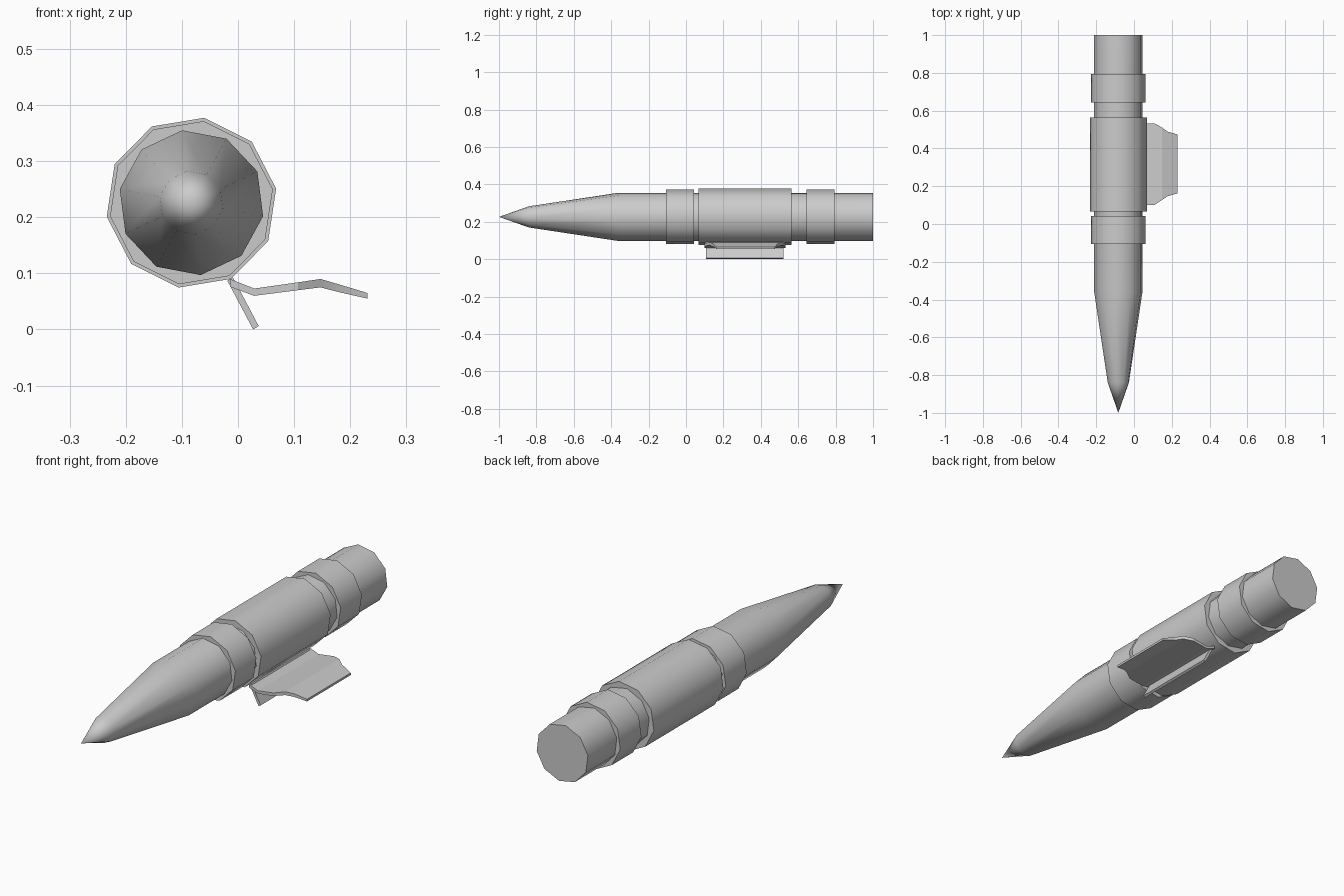
import bpy, bmesh
from math import cos, sin, radians, pi

if "Cube" in bpy.data.objects:
    bpy.data.objects.remove(bpy.data.objects["Cube"])

CX, CZ, SIDES = -0.083, 0.226, 10


def finish(name, bm, angle):
    bmesh.ops.recalc_face_normals(bm, faces=bm.faces)
    me = bpy.data.meshes.new(name)
    bm.to_mesh(me)
    bm.free()
    ob = bpy.data.objects.new(name, me)
    bpy.context.collection.objects.link(ob)
    bpy.ops.object.select_all(action='DESELECT')
    ob.select_set(True)
    bpy.context.view_layer.objects.active = ob
    bpy.ops.object.shade_smooth_by_angle(angle=radians(angle))
    return ob


def loft(name, sections, angle):
    """Skin a list of closed point loops; a single point makes a tip."""
    bm = bmesh.new()
    loops = [[bm.verts.new(p) for p in s] for s in sections]
    for a, b in zip(loops, loops[1:]):
        n = max(len(a), len(b))
        for i in range(n):
            j = (i + 1) % n
            if len(a) == 1:
                bm.faces.new((a[0], b[i], b[j]))
            else:
                bm.faces.new((a[i], a[j], b[j], b[i]))
    for cap in (loops[0], loops[-1]):
        if len(cap) > 2:
            bm.faces.new(cap)
    return finish(name, bm, angle)


def circle(y, r, start):
    if r == 0:
        return [(CX, y, CZ)]
    return [(CX + r * cos(radians(start) + 2 * pi * i / SIDES), y,
             CZ + r * sin(radians(start) + 2 * pi * i / SIDES)) for i in range(SIDES)]


# main tube with tapered nose
profile = [(-1, 0), (-0.84, 0.057), (-0.36, 0.13), (1, 0.13)]
loft("body", [circle(y, r, 25.3) for y, r in profile], 40)

# collars around the tube
for name, y0, y1, r in (("front_collar", -0.107, 0.042, 0.147),
                        ("centre_sleeve", 0.067, 0.563, 0.153),
                        ("rear_collar", 0.643, 0.794, 0.147)):
    loft(name, [circle(y0, r, 9.4), circle(y1, r, 9.4)], 40)

# wide bent fin: x, top z, bottom z, front y, back y
stations = [(-0.014, 0.090, 0.076, 0.10, 0.533),
            (0.029, 0.073, 0.060, 0.10, 0.533),
            (0.107, 0.084, 0.070, 0.10, 0.533),
            (0.147, 0.090, 0.075, 0.126, 0.512),
            (0.178, 0.081, 0.067, 0.147, 0.489),
            (0.231, 0.065, 0.055, 0.162, 0.474)]
loft("side_fin", [[(x, y0, t), (x, y1, t), (x, y1, b), (x, y0, b)]
                  for x, t, b, y0, y1 in stations], 20)

# short straight blade below
blade = [(-0.019, 0.087), (-0.009, 0.093), (0.037, 0.006), (0.027, 0.0)]
loft("lower_blade", [[(x, y, z) for x, z in blade] for y in (0.108, 0.521)], 20)
